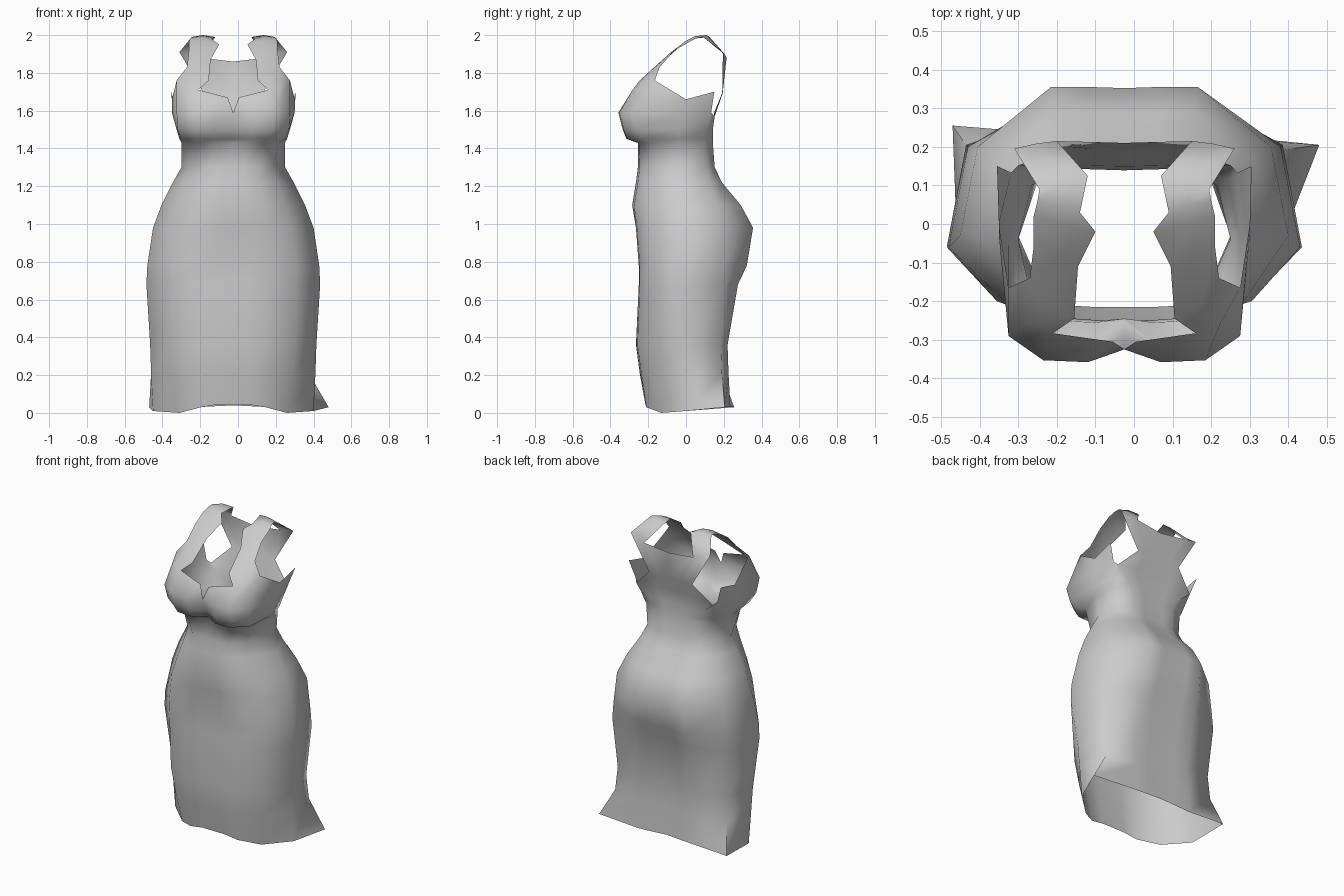
import bpy, bmesh, math

if "Cube" in bpy.data.objects:
    bpy.data.objects.remove(bpy.data.objects["Cube"], do_unlink=True)

CX = -0.025  # centre line of the garment

# Rings: z, centre front y, front y, front x, (front corner x, y), (side x, y),
# (back corner x, y), back x, back y
SKIRT = [
    (0.03, -.215, -.215, .17, .285, -.13, .425, .00, .475, .23, .20, .235),
    (0.21, -.245, -.242, .18, .315, -.16, .435, -.01, .400, .19, .20, .225),
    (0.36, -.265, -.262, .18, .330, -.18, .44, -.02, .385, .185, .20, .220),
    (0.68, -.250, -.250, .18, .33, -.195, .46, -.06, .410, .205, .20, .275),
    (0.78, -.250, -.250, .18, .33, -.20, .455, -.06, .405, .20, .20, .322),
    (0.98, -.265, -.265, .17, .31, -.20, .425, -.03, .380, .20, .19, .355),
    (1.10, -.285, -.280, .15, .27, -.20, .380, -.03, .330, .17, .18, .290),
]
BODICE = [
    (1.22, -.265, -.260, .13, .23, -.19, .320, -.03, .260, .13, .15, .190),
    (1.30, -.255, -.250, .13, .21, -.18, .275, -.03, .225, .11, .14, .152),
    (1.43, -.245, -.255, .17, .24, -.19, .275, -.04, .240, .10, .15, .142),
    (1.45, -.253, -.315, .19, .275, -.225, .285, -.04, .250, .105, .165, .142),
    (1.50, -.285, -.335, .21, .295, -.265, .300, -.04, .265, .115, .19, .142),
    (1.59, -.325, -.358, .21, .300, -.290, .325, -.03, .293, .133, .275, .152),
]
HEM_Z = (.045, .045, .03, 0, .01, .03, .03, .035, .04)

# Strap rows from bust to shoulder blade: inner, middle, outer edge
STRAP = [
    ((.185, -.283, 1.71), (.25, -.255, 1.73), (.300, -.165, 1.76)),
    ((.130, -.245, 1.76), (.20, -.205, 1.795), (.245, -.140, 1.83)),
    ((.120, -.110, 1.87), (.18, -.085, 1.905), (.235, -.060, 1.92)),
    ((.075, -.020, 1.95), (.16, .000, 1.97), (.235, .020, 1.965)),
    ((.115, .030, 1.98), (.17, .050, 1.995), (.225, .060, 1.985)),
    ((.095, .125, 1.99), (.16, .110, 2.00), (.220, .090, 1.99)),
    ((.175, .215, 1.88), (.23, .208, 1.895), (.285, .195, 1.91)),
]


def ring(row):
    z, f, fb, x2, x3, y3, x4, y4, x5, y5, x6, b = row
    return [(0, f, z), (x2 * .45, fb, z), (x2, fb + .005, z), (x3, y3, z), (x4, y4, z),
            (x5, y5, z), (x6, b, z), (x6 / 2, b, z), (0, b - .003, z)]


bm = bmesh.new()


def build_half(s):
    def vert(p):
        return bm.verts.new((CX + s * p[0], p[1], p[2]))

    def face(*vs):
        bm.faces.new(vs if s > 0 else vs[::-1])

    def loft(a, b):
        for i in range(len(a) - 1):
            face(a[i], a[i + 1], b[i + 1], b[i])

    # skirt and fitted torso
    grid = [[vert(p) for p in ring(r)] for r in SKIRT + BODICE]
    for v, z in zip(grid[0], HEM_Z):
        v.co.z = z
    # flared back hem corners
    grid[0][5].co = (.48, .205, .03) if s > 0 else (-.47, .255, .03)
    for a, b in zip(grid, grid[1:]):
        loft(a, b)
    top = grid[-1]
    # slit between side panel and back panel
    top[6].co.z = 1.57

    # shoulder straps
    strap = [[vert(p) for p in r] for r in STRAP]
    for a, b in zip(strap, strap[1:]):
        loft(a, b)

    # upper bust, with notched neckline
    notch = vert((.03, -.305, 1.67))
    inner, mid, outer = strap[0]
    face(top[0], top[1], notch)
    face(top[1], top[2], inner, notch)
    face(top[2], mid, inner)
    face(top[2], top[3], outer, mid)

    # side panel under the arm, rising to a point behind
    side = vert((.325, 0, 1.66))
    point = vert((.33, .15, 1.70))
    face(top[3], top[4], side, outer)
    face(top[4], top[5], point, side)

    # upper back panel, narrow between the shoulder blades
    blade = [vert(p) for p in ((.155, .193, 1.69), (.08, .194, 1.69), (0, .190, 1.69))]
    loft(top[6:], blade)
    base_in, base_mid, base_out = strap[-1]
    face(blade[0], base_mid, base_out)
    face(blade[0], blade[1], base_in, base_mid)
    face(blade[1], blade[2], vert((0, .21, 1.86)), base_in)


for side in (1, -1):
    build_half(side)
bmesh.ops.remove_doubles(bm, verts=bm.verts, dist=.0005)

mesh = bpy.data.meshes.new("dress")
bm.to_mesh(mesh)
bm.free()
dress = bpy.data.objects.new("dress", mesh)
bpy.context.collection.objects.link(dress)

# plain grey cloth
mat = bpy.data.materials.new("grey cloth")
mat.use_nodes = True
colour = (.6, .6, .6, 1)
mat.diffuse_color = colour
mat.node_tree.nodes["Principled BSDF"].inputs["Base Color"].default_value = colour
mesh.materials.append(mat)

bpy.context.view_layer.objects.active = dress
dress.select_set(True)
bpy.ops.object.shade_smooth_by_angle(angle=math.radians(80))
